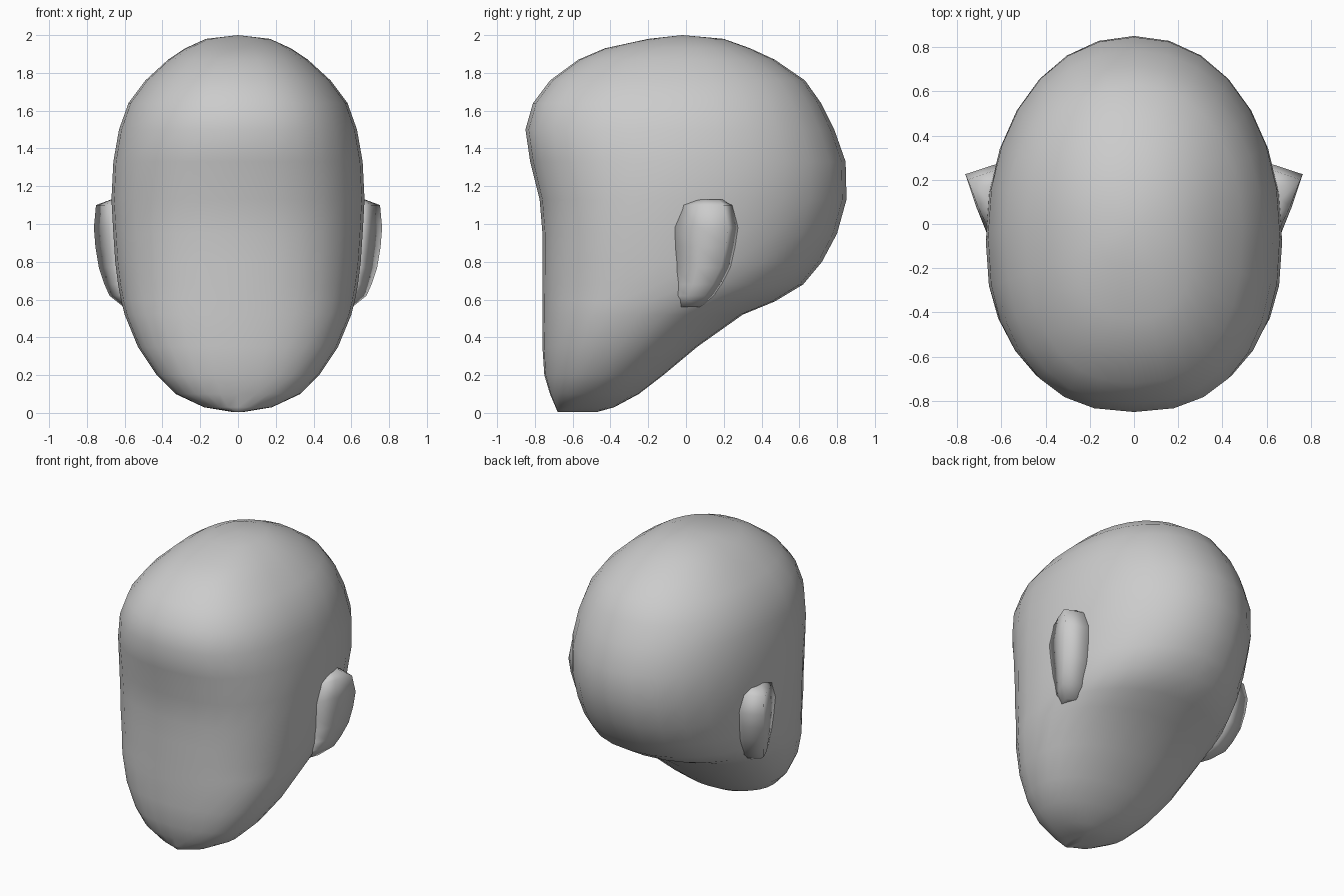
import bpy, bmesh, math

if "Cube" in bpy.data.objects:
    bpy.data.objects.remove(bpy.data.objects["Cube"])

SEGS = 28

def finish(bm, name):
    bmesh.ops.recalc_face_normals(bm, faces=bm.faces[:])
    me = bpy.data.meshes.new(name)
    bm.to_mesh(me)
    bm.free()
    me.polygons.foreach_set("use_smooth", [True] * len(me.polygons))
    ob = bpy.data.objects.new(name, me)
    bpy.context.collection.objects.link(ob)
    return ob

def loft(bm, rows, closed):
    # bridge successive rows of vertices with quads
    for a, b in zip(rows, rows[1:]):
        n = len(a)
        for i in range(n if closed else n - 1):
            j = (i + 1) % n
            bm.faces.new((a[i], a[j], b[j], b[i]))

# Head: horizontal slices (z, front y, widest y, back y, half width)
slices = [
    (0.005, -.68, -.58, -.47, .03),
    (0.03, -.69, -.55, -.38, .18),
    (0.10, -.72, -.50, -.25, .33),
    (0.20, -.75, -.43, -.12, .43),
    (0.35, -.76, -.35, .06, .53),
    (0.52, -.76, -.25, .30, .60),
    (0.59, -.76, -.20, .47, .618),
    (0.68, -.76, -.15, .62, .635),
    (0.80, -.76, -.13, .72, .65),
    (0.95, -.76, -.11, .80, .66),
    (1.13, -.775, -.08, .85, .67),
    (1.33, -.825, -.05, .845, .66),
    (1.50, -.85, -.04, .785, .63),
    (1.64, -.81, -.03, .715, .58),
    (1.76, -.72, -.02, .63, .49),
    (1.87, -.57, -.02, .47, .37),
    (1.93, -.43, -.02, .34, .28),
    (1.98, -.20, -.02, .20, .17),
]

def spow(v, e):
    return math.copysign(abs(v) ** e, v)

bm = bmesh.new()
rings = []
for z, f, c, b, w in slices:
    ring = []
    for i in range(SEGS):
        t = 2 * math.pi * i / SEGS
        s, co = math.sin(t), math.cos(t)
        e = 2 / 2.1 if s > 0 else 2 / 2.4
        depth = b - c if s > 0 else c - f
        ring.append(bm.verts.new((w * spow(co, e), c + depth * spow(s, e), z)))
    rings.append(ring)
loft(bm, rings, True)
bm.faces.new(rings[0])
crown = bm.verts.new((0, -.02, 2.0))
for i in range(SEGS):
    bm.faces.new((rings[-1][i], rings[-1][(i + 1) % SEGS], crown))
finish(bm, "head")

# Ears: wedges flaring out of the cheeks (z, rim x, rim y, front y, root x)
ear_rows = [
    (1.13, .67, .17, .05, .64),
    (1.10, .752, .20, -.04, .64),
    (0.98, .763, .225, -.08, .64),
    (0.88, .755, .21, -.08, .63),
    (0.77, .737, .185, -.07, .62),
    (0.68, .707, .14, -.07, .60),
    (0.62, .68, .10, -.08, .58),
    (0.56, .605, .04, -.09, .54),
]
for side, label in ((1, "left_ear"), (-1, "right_ear")):
    bm = bmesh.new()
    rows = []
    for z, x, y, f, r in ear_rows:
        mid = (r + .03 + x) / 2 - .005
        pts = [(r + .01, f), (mid, (f + y) / 2), (x, y), (r - .03, y + .05), (r - .08, y)]
        rows.append([bm.verts.new((side * px, py, z)) for px, py in pts])
    loft(bm, rows, True)
    bm.faces.new(rows[0])
    bm.faces.new(rows[-1])
    finish(bm, label)
